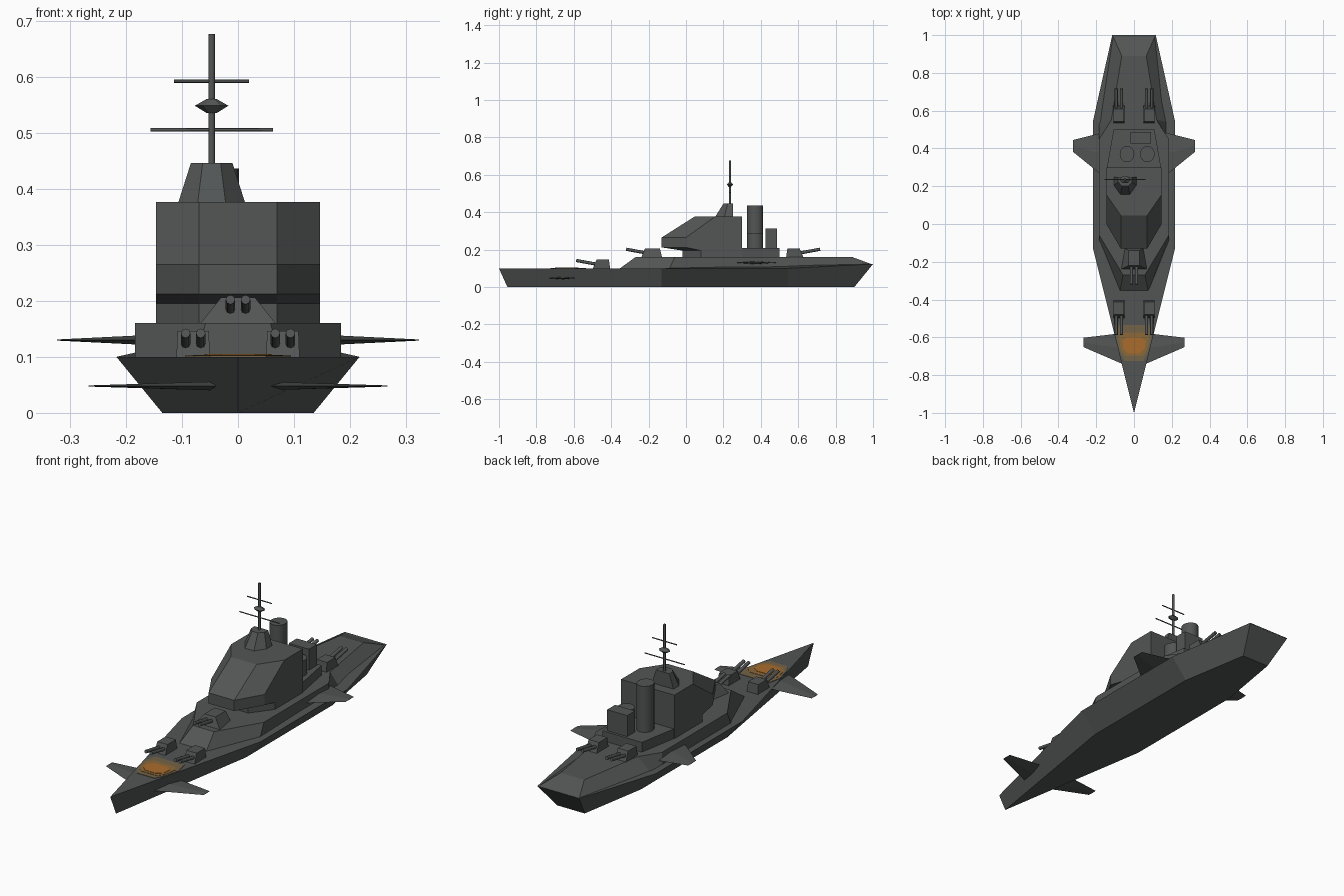
import bpy, bmesh, math
from mathutils import Vector

if "Cube" in bpy.data.objects:
    bpy.data.objects.remove(bpy.data.objects["Cube"])


def mat(name, r, g, b):
    m = bpy.data.materials.new(name)
    m.diffuse_color = (r, g, b, 1)
    m.use_nodes = True
    m.node_tree.nodes["Principled BSDF"].inputs["Base Color"].default_value = m.diffuse_color
    return m


GREY = mat("hull grey", 0.085, 0.092, 0.09)
RUST = mat("faded amber", 0.17, 0.125, 0.065)
AMBER = mat("dark amber", 0.26, 0.14, 0.04)
ORANGE = mat("glow orange", 0.40, 0.15, 0.025)


def finish(name, bm, m=GREY):
    bmesh.ops.recalc_face_normals(bm, faces=bm.faces)
    me = bpy.data.meshes.new(name)
    bm.to_mesh(me)
    bm.free()
    me.materials.append(m)
    ob = bpy.data.objects.new(name, me)
    bpy.context.collection.objects.link(ob)
    return ob


def ring(half, z, cx=0.0, cy=0.0, d=1):
    """Mirror a half outline (x, y[, z]) into a closed ring at height z."""
    pts = [(p[0], p[1], p[2] if len(p) > 2 else z) for p in half]
    full = pts + [(-x, y, h) for x, y, h in reversed(pts) if x > 1e-6]
    return [(cx + x, cy + d * y, h) for x, y, h in full]


def loft(name, rings, m=GREY):
    """Skin equal-sized rings and cap both ends."""
    bm = bmesh.new()
    vs = [[bm.verts.new(p) for p in r] for r in rings]
    n = len(vs[0])
    for a, b in zip(vs, vs[1:]):
        for i in range(n):
            j = (i + 1) % n
            bm.faces.new((a[i], a[j], b[j], b[i]))
    bm.faces.new(vs[0])
    bm.faces.new(vs[-1])
    return finish(name, bm, m)


def rod(name, a, b, r, n=8, smooth=True):
    """Straight cylinder between two points."""
    a, b = Vector(a), Vector(b)
    bm = bmesh.new()
    bmesh.ops.create_cone(bm, cap_ends=True, segments=n, radius1=r, radius2=r, depth=(b - a).length)
    rot = (b - a).to_track_quat('Z', 'Y')
    for v in bm.verts:
        v.co = rot @ v.co + (a + b) / 2
    for f in bm.faces:
        f.smooth = smooth and len(f.verts) == 4
    return finish(name, bm)


# hull with pointed bow and raked transom
loft("hull", [
    ring([(0, -.955), (.135, -.13), (.135, .545), (.075, .90)], 0),
    ring([(0, -1.0), (.217, -.13), (.217, .545), (.115, 1.0, .123)], .10),
])

# raised deck, sloping down to the stern
loft("raised_deck", [
    ring([(.075, -.36), (.184, -.09), (.184, .45), (.184, .54), (.113, .998, .12)], .095),
    ring([(.058, -.27), (.184, -.06), (.184, .45), (.12, .55), (.065, .89)], .16),
])

# low deckhouse behind the tower
loft("rear_deckhouse", [ring([(.145, .29), (.108, .50)], z) for z in (.155, .208)])

# main tower: narrow foot, overhanging band, sloped front
foot = [(.07, -.02), (.146, .08), (.146, .30)]
band = [(.07, -.13), (.146, 0), (.146, .30)]
roof = [(.07, .045), (.146, .155), (.146, .30)]
loft("main_tower", [ring(foot, .155), ring(foot, .195), ring(band, .212),
                    ring(band, .265), ring(roof, .376)])

# bridge and mast, offset to one side
MX, MY = -.047, .235
loft("bridge", [
    ring([(.025, .155), (.06, .205), (.06, .25)], .374, cx=MX),
    ring([(.016, .20), (.037, .222), (.037, .25)], .446, cx=MX),
])
rod("mast", (MX, MY, .44), (MX, MY, .676), .006)
rod("lower_yard", (MX - .109, MY, .505), (MX + .109, MY, .505), .003, 6)
rod("upper_yard", (MX - .067, MY, .592), (MX + .067, MY, .592), .003, 6)

# radar: flattened double cone on the mast
hexa = [(.015, -.018), (.03, 0), (.015, .018)]
tip = [(x * .3, y * .3) for x, y in hexa]
loft("radar", [ring(tip, .535, MX, MY), ring(hexa, .548, MX, MY), ring(tip, .560, MX, MY)])

# funnels and vent box
for name, x, top in (("tall_funnel", -.037, .436), ("short_funnel", .071, .285)):
    ob = rod(name, (x, .37, .20), (x, .37, top), .043, 16)
    for v in ob.data.vertices:
        v.co.x = x + (v.co.x - x) * .9
loft("vent_box", [ring([(.055, .425), (.055, .487)], z, cx=.036) for z in (.20, .312)])


# twin gun turrets: d = 1 points to the bow, -1 to the stern
def turret(name, x, y, z, d, base, top):
    loft(name, [ring(base, z - .004, x, y, d), ring(top, z + .046, x, y, d)])
    for s in (-1, 1):
        rod(name + "_barrel", (x + s * .0135, y - d * .02, z + .021),
            (x + s * .0135, y - d * .135, z + .042), .0085)


box_base = [(.03, -.047), (.03, .047)]
box_top = [(.028, -.026), (.028, .04)]
for s in (-1, 1):
    turret("bow_turret", s * .08, -.452, .10, 1, box_base, box_top)
    turret("stern_turret", s * .08, .582, .16, -1, box_base, box_top)
turret("upper_turret", 0, -.185, .16, 1, [(.07, -.055), (.05, .058)], [(.03, -.035), (.03, .045)])


# tapered side fins (root and tip sections are thin diamonds)
def fin(name, s, z, x0, x1, root, end, t):
    def sec(x, c, h):
        m = (c[0] + c[1]) / 2
        return [(s * x, c[0], z), (s * x, m, z + h), (s * x, c[1], z), (s * x, m, z - h)]
    loft(name, [sec(x0, root, t), sec(x1, end, .001)])


for s in (-1, 1):
    fin("bow_fin", s, .048, .04, .267, (-.75, -.575), (-.652, -.602), .008)
    fin("side_fin", s, .130, .16, .323, (.25, .485), (.382, .445), .009)

# glowing patch on the foredeck, in nested thin plates
patches = (
    ("outer_glow", RUST, .102, [(.05, -.725), (.075, -.68), (.095, -.60), (.08, -.535)]),
    ("middle_glow", AMBER, .1035, [(.045, -.70), (.068, -.67), (.08, -.60), (.055, -.575)]),
    ("inner_glow", ORANGE, .105, [(.03, -.685), (.057, -.66), (.06, -.62), (.035, -.60)]),
)
for name, m, z, half in patches:
    loft(name, [ring(half, .099), ring(half, z)], m)
